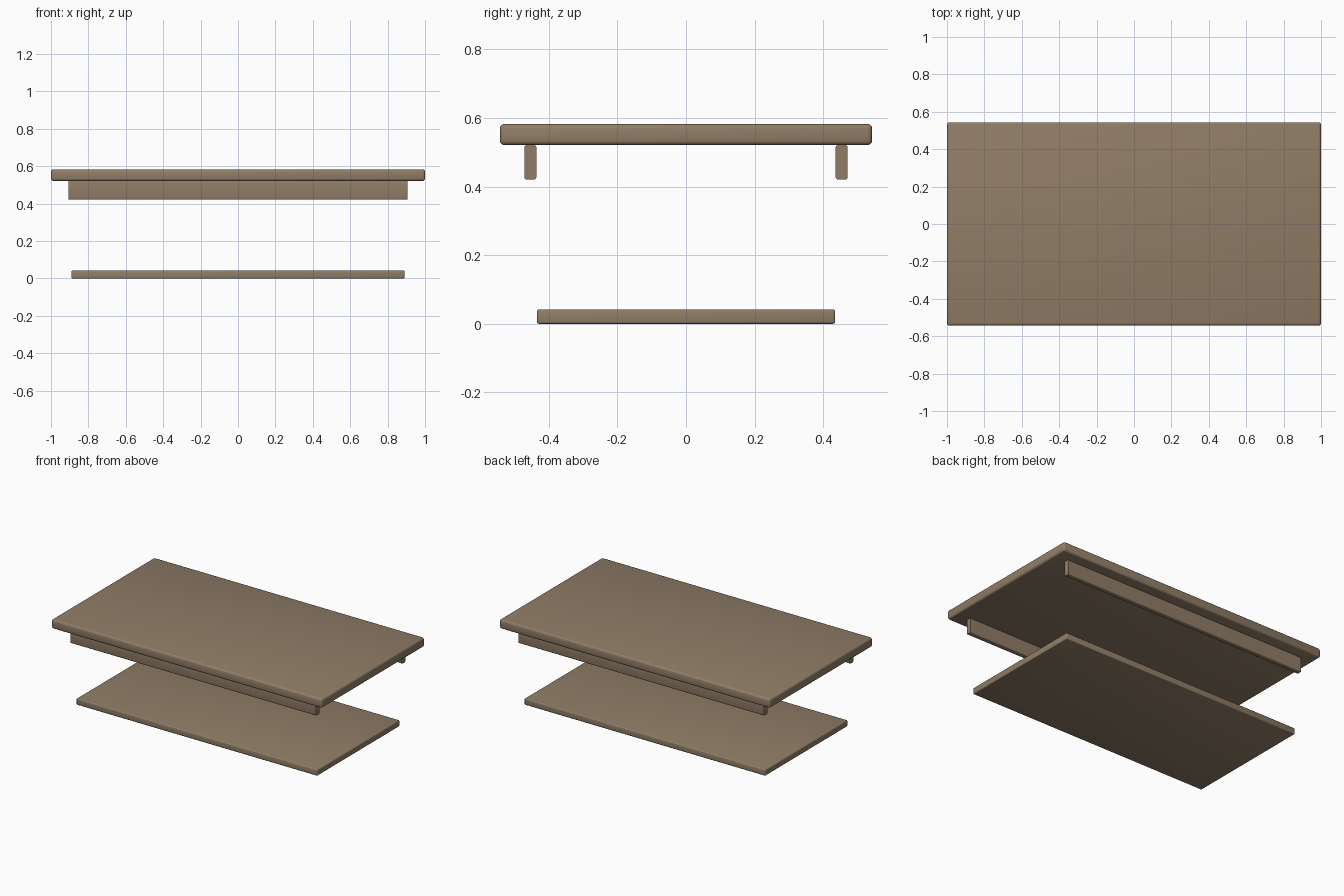
import bpy
import bmesh
from mathutils import Vector

cube = bpy.data.objects.get("Cube")
if cube:
    bpy.data.objects.remove(cube, do_unlink=True)

# Single wood colour
wood = bpy.data.materials.new("brown_wood")
wood.use_nodes = True
colour = (0.28, 0.205, 0.135, 1)
wood.diffuse_color = colour
wood.node_tree.nodes["Principled BSDF"].inputs["Base Color"].default_value = colour


def board(name, low, high, radius, long_edges_only=False):
    """Box between two corners with rounded edges, optionally only those along x."""
    low, high = Vector(low), Vector(high)
    size = high - low
    bm = bmesh.new()
    bmesh.ops.create_cube(bm, size=1)
    bmesh.ops.scale(bm, vec=size, verts=bm.verts)
    edges = [e for e in bm.edges
             if not long_edges_only or abs(e.verts[0].co.x - e.verts[1].co.x) > size.x / 2]
    bmesh.ops.bevel(bm, geom=edges, offset=radius, segments=3, profile=0.5, affect='EDGES')
    mesh = bpy.data.meshes.new(name)
    bm.to_mesh(mesh)
    bm.free()
    mesh.materials.append(wood)
    obj = bpy.data.objects.new(name, mesh)
    obj.location = (low + high) / 2
    bpy.context.collection.objects.link(obj)
    mesh.shade_smooth()
    if long_edges_only:
        # Keep the cut ends crisp
        mesh.set_sharp_from_angle(angle=0.7)
    return obj


# Table top and lower shelf
board("table_top", (-1, -0.543, 0.521), (1, 0.543, 0.583), 0.013)
board("lower_shelf", (-0.89, -0.435, 0), (0.89, 0.435, 0.042), 0.006)

# Apron rails under the front and back of the top
for name, y in (("front_rail", -0.454), ("back_rail", 0.454)):
    board(name, (-0.907, y - 0.0175, 0.421), (0.907, y + 0.0175, 0.521), 0.006, True)
